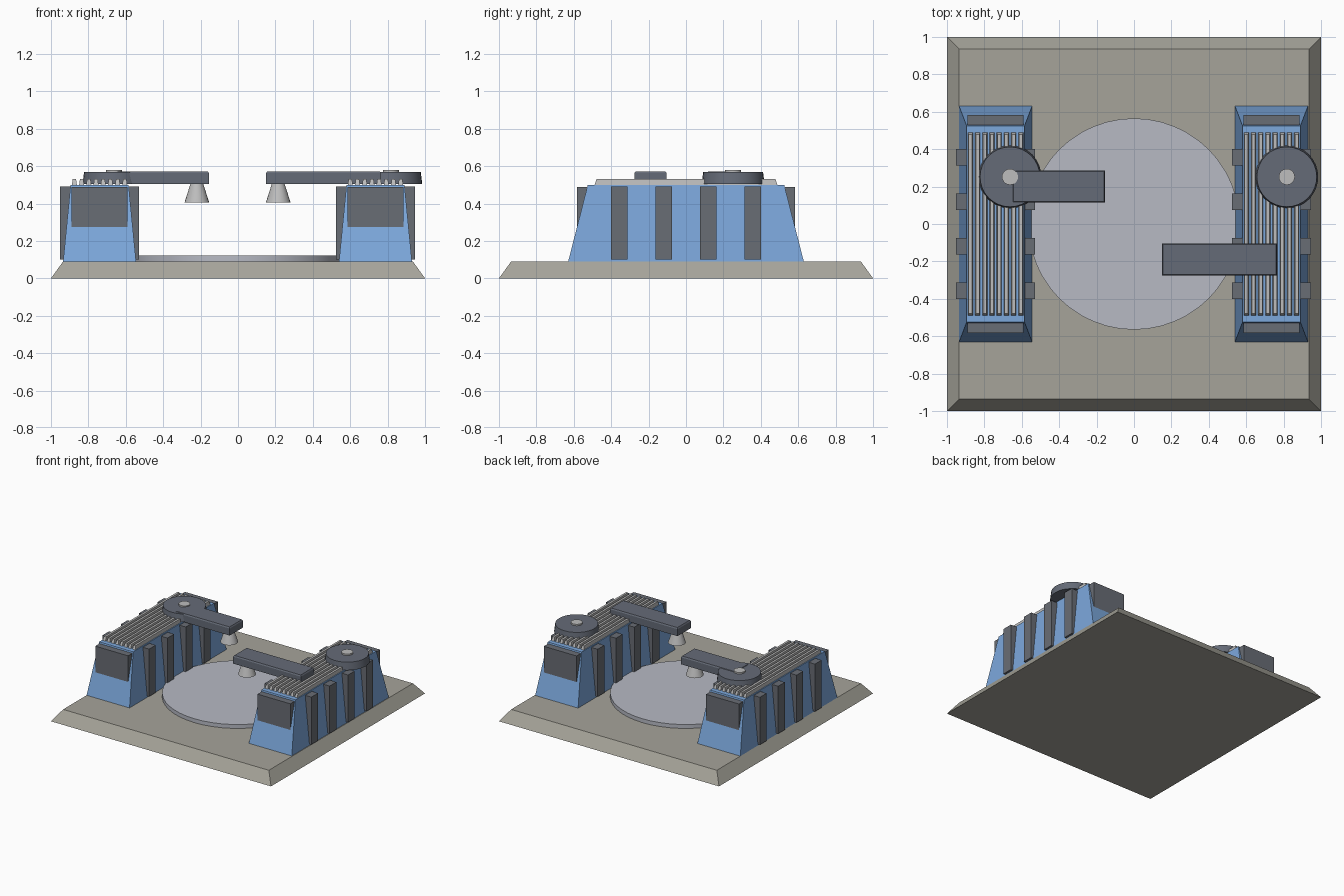
import bpy, bmesh, math

if "Cube" in bpy.data.objects:
    bpy.data.objects.remove(bpy.data.objects["Cube"])


def make_mat(name, rgb):
    lin = [(c / 255 / 12.92) if c < 11 else ((c / 255 + 0.055) / 1.055) ** 2.4 for c in rgb]
    m = bpy.data.materials.new(name)
    m.diffuse_color = (*lin, 1)
    m.use_nodes = True
    m.node_tree.nodes["Principled BSDF"].inputs["Base Color"].default_value = m.diffuse_color
    return m


STONE = make_mat("warm_grey", (166, 164, 154))
PALE = make_mat("pale_grey", (183, 186, 196))
BLUE = make_mat("blue", (124, 168, 220))
DARK = make_mat("dark_grey", (105, 109, 117))
STEEL = make_mat("slate", (101, 107, 119))
METAL = make_mat("light_metal", (190, 190, 190))


def finish(name, bm, mat, smooth=False):
    bmesh.ops.recalc_face_normals(bm, faces=bm.faces)
    me = bpy.data.meshes.new(name)
    bm.to_mesh(me)
    bm.free()
    me.materials.append(mat)
    ob = bpy.data.objects.new(name, me)
    bpy.context.collection.objects.link(ob)
    if smooth:
        bpy.ops.object.select_all(action='DESELECT')
        ob.select_set(True)
        bpy.context.view_layer.objects.active = ob
        bpy.ops.object.shade_smooth_by_angle(angle=math.radians(30))
    return ob


def taper_box(name, centre, bottom, top, z0, z1, mat):
    """Box with separate half sizes for its bottom and top."""
    bm = bmesh.new()
    bmesh.ops.create_cube(bm, size=2)
    for v in bm.verts:
        hx, hy = top if v.co.z > 0 else bottom
        v.co = (centre[0] + v.co.x * hx, centre[1] + v.co.y * hy, z1 if v.co.z > 0 else z0)
    return finish(name, bm, mat)


def cone(name, centre, r0, r1, z0, z1, mat, sides=32):
    bm = bmesh.new()
    bmesh.ops.create_cone(bm, cap_ends=True, segments=sides, radius1=r0, radius2=r1, depth=z1 - z0)
    bmesh.ops.translate(bm, verts=bm.verts, vec=(*centre, (z0 + z1) / 2))
    return finish(name, bm, mat, True)


# Sloped base and round landing disc
taper_box("base", (0, 0), (1, 1), (0.935, 0.935), 0, 0.09, STONE)
cone("centre_disc", (0, 0), 0.565, 0.565, 0.085, 0.122, PALE, 48)

# Two side towers
for side, x in (("left", -0.74), ("right", 0.735)):
    taper_box(side + "_tower", (x, 0), (0.195, 0.63), (0.155, 0.525), 0.09, 0.50, BLUE)
    # upright ribs pass through both long sides
    for i in range(4):
        taper_box(f"{side}_rib_{i}", (x, -0.357 + i * 0.238), (0.212, 0.043), (0.212, 0.043),
                  0.10, 0.49, DARK)
    # panels on the short ends
    taper_box(side + "_end_panels", (x, 0), (0.149, 0.583), (0.149, 0.583), 0.268, 0.488, DARK)
    # roof slats
    for i in range(8):
        taper_box(f"{side}_slat_{i}", (x + (i - 3.5) * 0.0385, 0), (0.014, 0.49), (0.009, 0.478),
                  0.495, 0.53, METAL)

# Turntables with hub caps
for side, x in (("left", -0.663), ("right", 0.817)):
    cone(side + "_turntable", (x, 0.252), 0.168, 0.160, 0.505, 0.568, STEEL)
    cone(side + "_hub_cap", (x, 0.252), 0.043, 0.043, 0.56, 0.580, METAL, 24)

# Arms with a nozzle under each tip
for side, x0, x1, y, nx in (("left", -0.65, -0.155, 0.2, -0.22),
                            ("right", 0.15, 0.765, -0.19, 0.215)):
    half = (x1 - x0) / 2
    taper_box(side + "_arm", ((x0 + x1) / 2, y), (half, 0.086), (half, 0.086), 0.505, 0.562, STEEL)
    taper_box(side + "_arm_top", ((x0 + x1) / 2, y), (half, 0.086), (half - 0.006, 0.08),
              0.562, 0.572, STEEL)
    cone(side + "_nozzle", (nx, y), 0.066, 0.034, 0.405, 0.506, METAL, 24)
